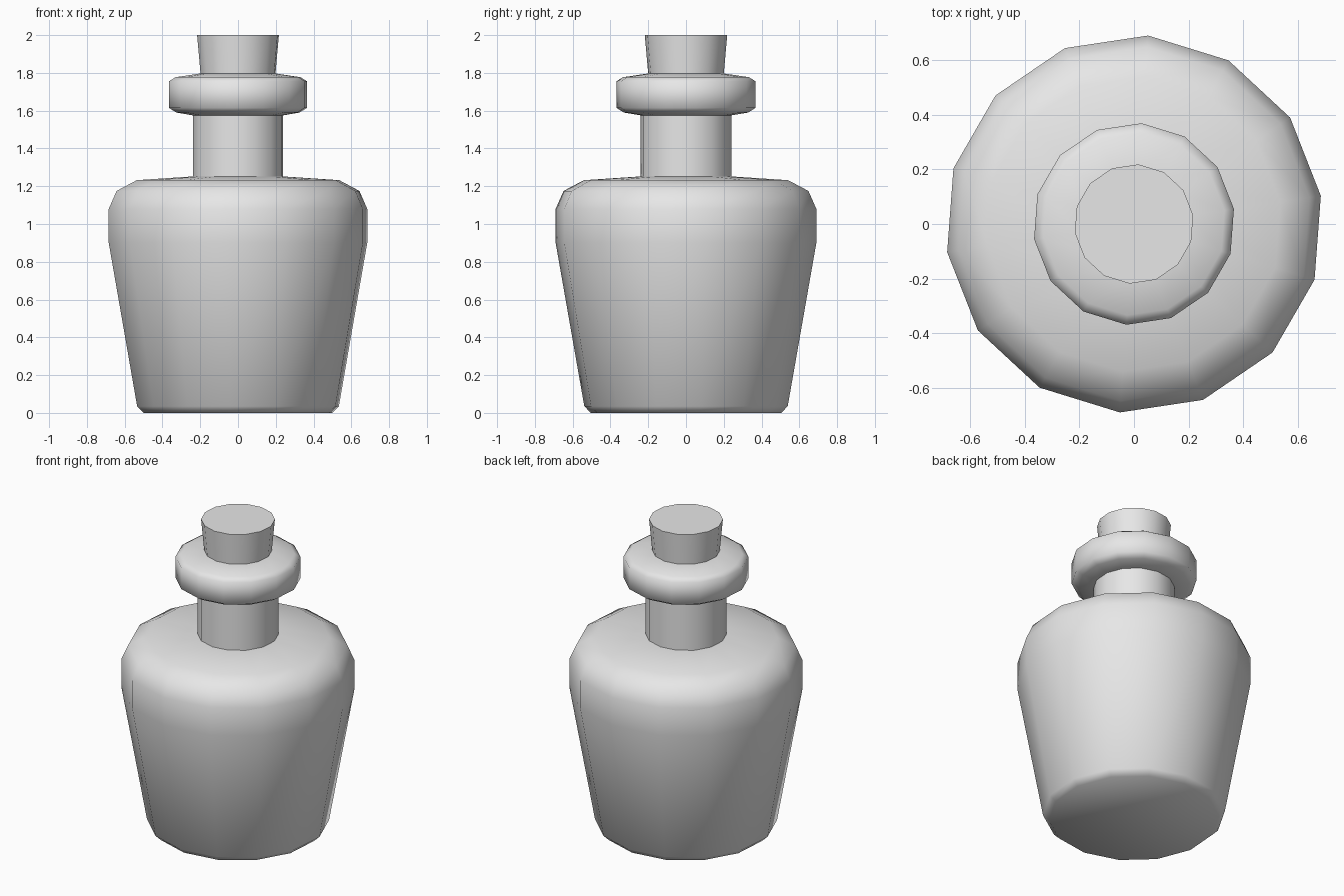
import bpy
import math

SIDES = 14
PHASE = math.radians(8.57)

cube = bpy.data.objects.get("Cube")
if cube:
    bpy.data.objects.remove(cube, do_unlink=True)

# One plain grey for the whole bottle
grey = bpy.data.materials.new("plain grey")
grey.use_nodes = True
colour = (0.8, 0.8, 0.8, 1.0)
grey.diffuse_color = colour
grey.node_tree.nodes["Principled BSDF"].inputs["Base Color"].default_value = colour


def lathe(name, profile, sharp_angle):
    """Spin a (radius, height) profile into a closed, capped solid."""
    verts, faces = [], []
    for r, z in profile:
        for i in range(SIDES):
            a = PHASE + math.tau * i / SIDES
            verts.append((r * math.cos(a), r * math.sin(a), z))
    for k in range(len(profile) - 1):
        for i in range(SIDES):
            j = (i + 1) % SIDES
            low, high = k * SIDES, (k + 1) * SIDES
            faces.append((low + i, low + j, high + j, high + i))
    faces.append(tuple(reversed(range(SIDES))))
    last = (len(profile) - 1) * SIDES
    faces.append(tuple(range(last, last + SIDES)))

    mesh = bpy.data.meshes.new(name)
    mesh.from_pydata(verts, [], faces)
    mesh.materials.append(grey)
    obj = bpy.data.objects.new(name, mesh)
    bpy.context.collection.objects.link(obj)
    bpy.ops.object.select_all(action="DESELECT")
    obj.select_set(True)
    bpy.context.view_layer.objects.active = obj
    bpy.ops.object.shade_smooth_by_angle(angle=math.radians(sharp_angle))
    return obj


# Tapered body with rounded shoulder
lathe("body", [(0.505, 0), (0.54, 0.035), (0.692, 0.90), (0.692, 1.08),
               (0.65, 1.175), (0.542, 1.232), (0.24, 1.252)], 60)

# Straight neck
lathe("neck", [(0.241, 1.25), (0.241, 1.58)], 60)

# Rolled lip around the mouth
lathe("lip", [(0.241, 1.575), (0.33, 1.59), (0.37, 1.615), (0.37, 1.755),
              (0.335, 1.777), (0.2, 1.797)], 60)

# Flared stopper
lathe("stopper", [(0.2, 1.79), (0.219, 2.0)], 60)
